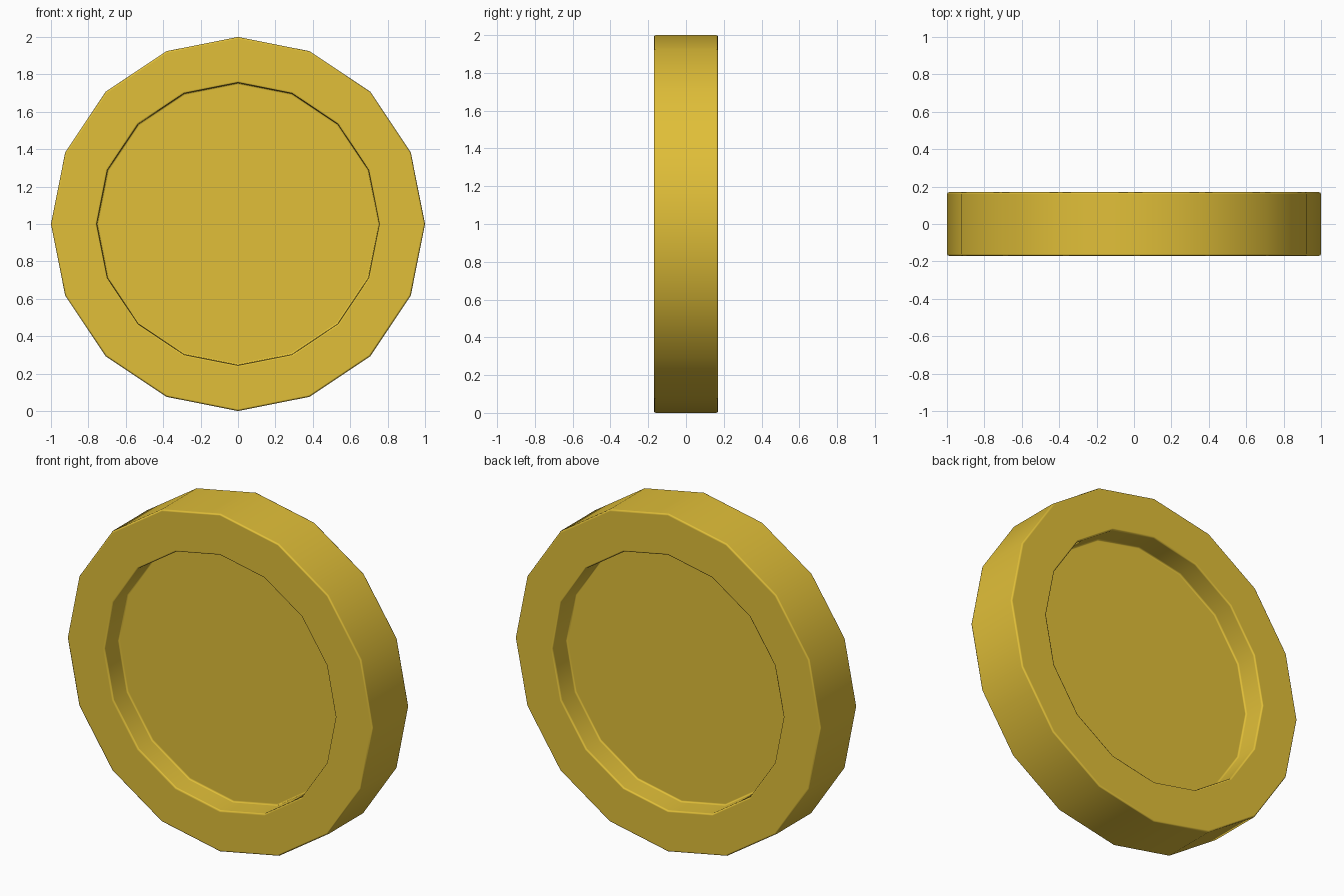
import bpy, bmesh, math

if "Cube" in bpy.data.objects:
    bpy.data.objects.remove(bpy.data.objects["Cube"])

SIDES = 16
R_OUT, R_IN = 1.0, 0.755     # outer rim and recess radius
HALF, FLOOR = 0.17, 0.038    # half thickness of rim and of the sunken disc

# Cross-section (radius, y) from the front floor, around the rim, to the back floor
profile = [(R_IN, -FLOOR), (R_IN, -HALF), (R_OUT, -HALF),
           (R_OUT, HALF), (R_IN, HALF), (R_IN, FLOOR)]

bm = bmesh.new()
rings = []
for r, y in profile:
    rings.append([bm.verts.new((r * math.cos(a), y, 1 + r * math.sin(a)))
                  for a in (2 * math.pi * i / SIDES for i in range(SIDES))])

# Rim faces and recess walls
for a, b in zip(rings, rings[1:]):
    for i in range(SIDES):
        j = (i + 1) % SIDES
        bm.faces.new((a[i], a[j], b[j], b[i]))

# Sunken front and back faces
bm.faces.new(rings[0])
bm.faces.new(rings[-1])
bmesh.ops.recalc_face_normals(bm, faces=bm.faces)

mesh = bpy.data.meshes.new("coin")
bm.to_mesh(mesh)
bm.free()
coin = bpy.data.objects.new("coin", mesh)
bpy.context.collection.objects.link(coin)
bpy.context.view_layer.objects.active = coin
coin.select_set(True)
bpy.ops.object.shade_smooth_by_angle(angle=math.radians(40))

# Small softened edges
bevel = coin.modifiers.new("soft_edges", 'BEVEL')
bevel.width = 0.01
bevel.segments = 2
bevel.limit_method = 'ANGLE'
bevel.angle_limit = math.radians(40)
bevel.harden_normals = True

# Gold
gold = bpy.data.materials.new("gold")
gold.diffuse_color = (0.75, 0.52, 0.04, 1)
gold.use_nodes = True
gold.node_tree.nodes["Principled BSDF"].inputs["Base Color"].default_value = gold.diffuse_color
mesh.materials.append(gold)
